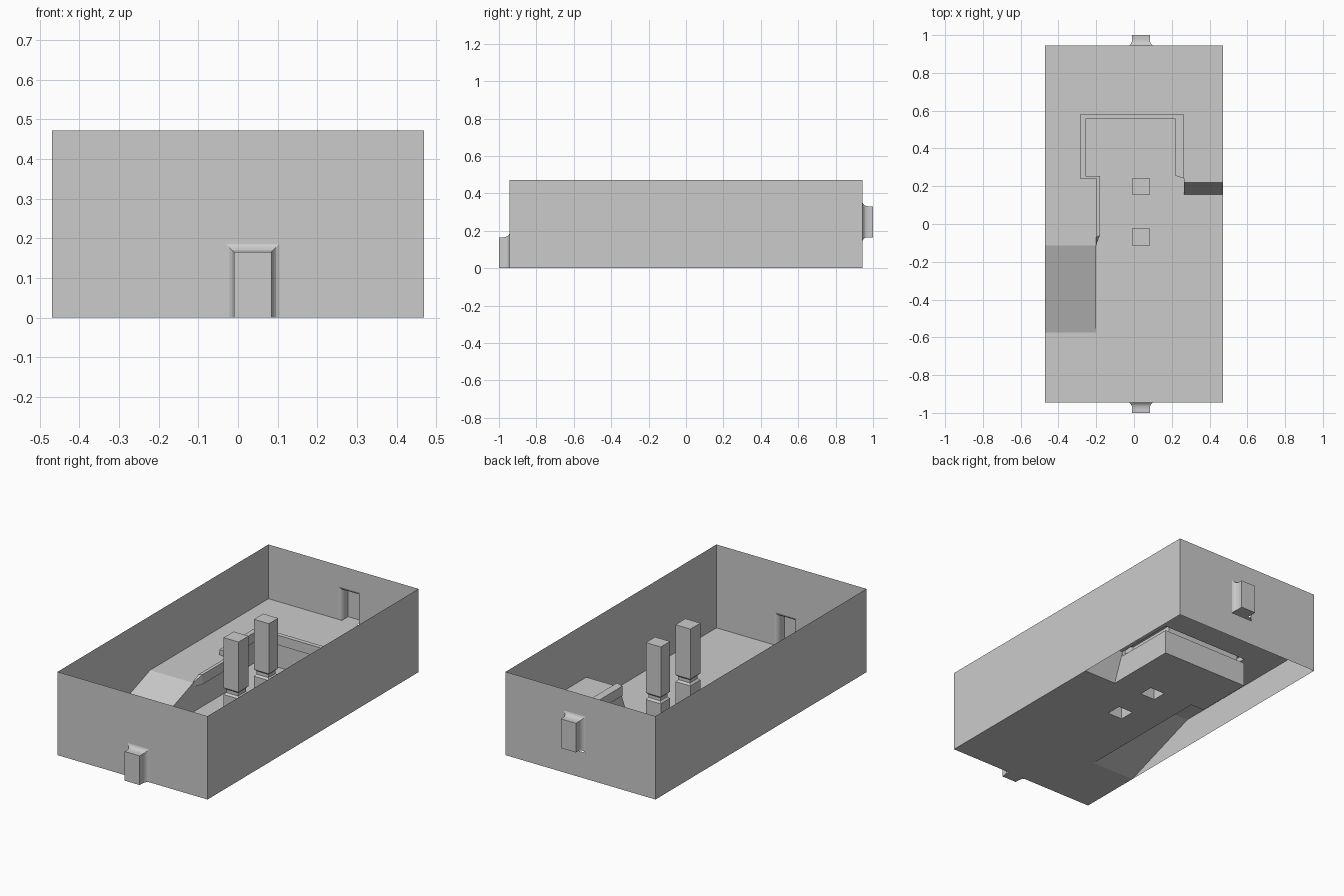
import bpy, bmesh

if "Cube" in bpy.data.objects:
    bpy.data.objects.remove(bpy.data.objects["Cube"])

W, L, H = 0.47, 0.944, 0.472      # half width, half length, wall height
P = 0.165                         # raised floor height
X0, X1 = -0.01, 0.084             # door and pillar sides


def finish(name, bm):
    bmesh.ops.remove_doubles(bm, verts=bm.verts, dist=1e-5)
    bmesh.ops.recalc_face_normals(bm, faces=bm.faces)
    me = bpy.data.meshes.new(name)
    bm.to_mesh(me)
    bm.free()
    ob = bpy.data.objects.new(name, me)
    bpy.context.collection.objects.link(ob)
    return ob


def panel(name, loops, normal):
    """Flat panel from an outline plus hole outlines."""
    bm = bmesh.new()
    edges = []
    for loop in loops:
        vs = [bm.verts.new(p) for p in loop]
        edges += [bm.edges.new((vs[i - 1], vs[i])) for i in range(len(vs))]
    bmesh.ops.triangle_fill(bm, edges=edges, use_beauty=True, normal=normal)
    return finish(name, bm)


def faces(name, polys):
    bm = bmesh.new()
    for poly in polys:
        bm.faces.new([bm.verts.new(p) for p in poly])
    return finish(name, bm)


def loft(rings, closed):
    """Quads between successive point rings."""
    out = []
    for a, b in zip(rings, rings[1:]):
        n = len(a)
        for i in range(n if closed else n - 1):
            j = (i + 1) % n
            out.append((a[i], a[j], b[j], b[i]))
    return out


def rect(x0, x1, y0, y1, z):
    return [(x0, y0, z), (x1, y0, z), (x1, y1, z), (x0, y1, z)]


# Floors: sunken level and raised level share the same edge line
edge = [(-0.2, -0.115), (-0.2, 0.24), (-0.285, 0.24), (-0.285, 0.58),
        (0.265, 0.58), (0.265, 0.22)]
pillar_y = [(-0.115, -0.025), (0.157, 0.24)]
low = [(-W, -L), (W, -L), (W, 0.155), (0.265, 0.155)] + edge[4:0:-1] + \
      [(-0.2, -0.575), (-W, -0.575)]
panel("lower_floor", [[(x, y, 0) for x, y in low]] +
      [rect(X0, X1, a, b, 0) for a, b in pillar_y], (0, 0, 1))
high = [(-W, -0.115)] + edge + [(W, 0.22), (W, L), (-W, L)]
panel("upper_floor", [[(x, y, P) for x, y in high]], (0, 0, 1))

# Ramps with their triangular sides
for name, xa, xb, y0, y1, xs in (("long_ramp", -W, -0.2, -0.575, -0.115, -0.2),
                                 ("short_ramp", 0.265, W, 0.155, 0.22, 0.265)):
    faces(name, [[(xa, y0, 0), (xb, y0, 0), (xb, y1, P), (xa, y1, P)],
                 [(xs, y0, 0), (xs, y1, 0), (xs, y1, P)]])

# Retaining wall below the raised floor
faces("retaining_wall", loft([[(x, y, 0), (x, y, 0.14)] for x, y in edge], False))

# Low kerb overhanging the sunken level, tapered at the ramp
outer = [(-0.2, -0.115), (-0.2, -0.07)] + edge[1:5] + [(0.265, 0.24)]
inner = [(-0.198, -0.105), (-0.181, -0.06), (-0.181, 0.255), (-0.257, 0.255),
         (-0.257, 0.555), (0.22, 0.555), (0.22, 0.255)]
rings = []
for i, ((ax, ay), (bx, by)) in enumerate(zip(outer, inner)):
    t = 0.17 if i == 0 else 0.195
    rings.append([(ax, ay, 0.14), (bx, by, 0.14), (bx, by, t), (ax, ay, t), (ax, ay, P)])
faces("kerb", loft(rings, False) + [rings[0][:4], rings[-1][:4]])

# Pillars: base, narrow neck, tall shaft
profile = [(0, 0), (0, 0.15), (0.01, 0.16), (0.01, 0.178), (0, 0.188), (0, H)]
for k, (a, b) in enumerate(pillar_y):
    rs = [rect(X0 + d, X1 - d, a + d, b - d, z) for d, z in profile]
    faces(f"pillar_{k + 1}", loft(rs, True) + [rs[-1]])


# Door recesses with a curved flare
flare = [(0.021, 0), (0.012, 0.004), (0.005, 0.012), (0.0015, 0.021), (0, 0.032), (0, 1 - L)]


def door_outline(d, y, z, drop):
    return [(X0 - d, y, z - drop), (X0 - d, y, z + P + d),
            (X1 + d, y, z + P + d), (X1 + d, y, z - drop)]


for name, s, z in (("front", -1, 0), ("back", 1, P)):
    drop = 0.018 if z else 0
    rs = [door_outline(d, s * (L + o), z, drop * d / 0.021) for d, o in flare]
    sill = [(X0, s * L, z), (X1, s * L, z), (X1, s, z), (X0, s, z)]
    ob = faces(name + "_door_recess", loft(rs, False) + [rs[-1], sill])
    ob.data.shade_flat()
    # End wall around the recess
    y, o = s * L, rs[0]
    zb = z - drop
    panel(name + "_wall", [[(-W, y, zb), o[0], o[1], o[2], o[3], (W, y, zb),
                            (W, y, H), (-W, y, H)]], (0, 1, 0))
    if z:
        faces(name + "_wall_foot", [[(-W, y, 0), (W, y, 0), (W, y, zb), (-W, y, zb)]])

# Side walls
for name, x in (("left_wall", -W), ("right_wall", W)):
    faces(name, [[(x, -L, 0), (x, L, 0), (x, L, H), (x, -L, H)]])
